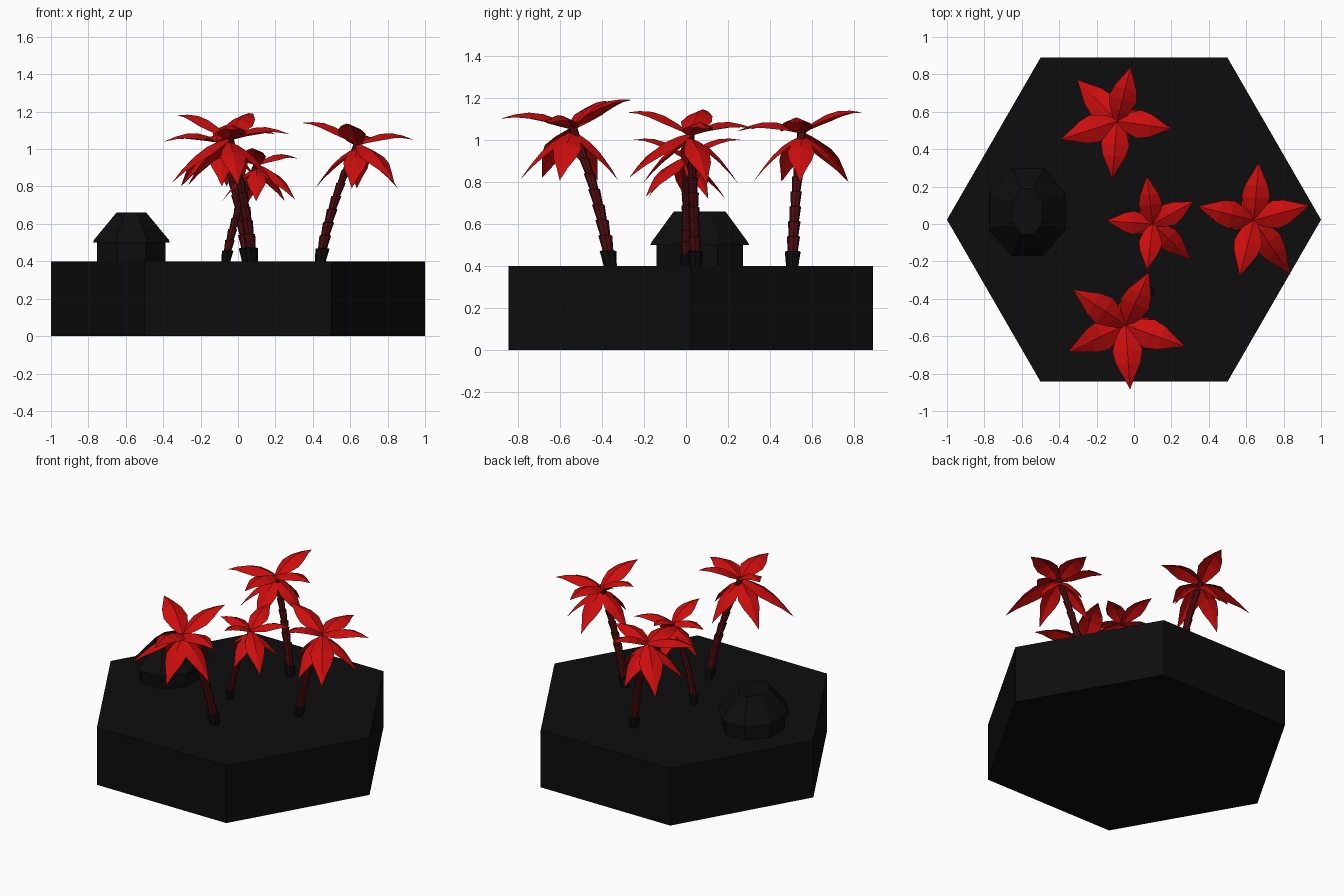
import bpy, bmesh, math
from mathutils import Vector

cube = bpy.data.objects.get("Cube")
if cube:
    bpy.data.objects.remove(cube)


def material(name, rgb):
    m = bpy.data.materials.new(name)
    m.use_nodes = True
    m.diffuse_color = (*rgb, 1)
    m.node_tree.nodes["Principled BSDF"].inputs["Base Color"].default_value = (*rgb, 1)
    return m


BLACK = material("soot black", (0.004, 0.004, 0.004))
RED = material("leaf red", (0.6, 0.004, 0.004))
MAROON = material("trunk maroon", (0.08, 0.004, 0.006))


def finish(name, bm, mats, solid=True):
    if solid:
        bmesh.ops.recalc_face_normals(bm, faces=bm.faces)
    mesh = bpy.data.meshes.new(name)
    bm.to_mesh(mesh)
    bm.free()
    for m in mats:
        mesh.materials.append(m)
    obj = bpy.data.objects.new(name, mesh)
    bpy.context.collection.objects.link(obj)
    return obj


def ring(bm, centre, rx, ry, sides, turn=0.0):
    return [bm.verts.new((centre[0] + rx * math.cos(turn + math.tau * i / sides),
                          centre[1] + ry * math.sin(turn + math.tau * i / sides),
                          centre[2])) for i in range(sides)]


def loft(bm, rings):
    n = len(rings[0])
    bands = []
    for a, b in zip(rings, rings[1:]):
        bands.append([bm.faces.new((a[i], a[(i + 1) % n], b[(i + 1) % n], b[i]))
                      for i in range(n)])
    bm.faces.new(rings[0][::-1])
    bm.faces.new(rings[-1])
    return bands


def prism(name, centre, sections, sides, mat, turn=0.0):
    """Stack of (z, rx, ry) sections around one vertical axis."""
    bm = bmesh.new()
    loft(bm, [ring(bm, (*centre, z), rx, ry, sides, turn) for z, rx, ry in sections])
    return finish(name, bm, [mat])


# Hexagonal ground block
prism("ground", (0, 0.023), [(0, 1, 1), (0.4, 1, 1)], 6, BLACK)

# Hut: faceted walls under a flat-topped hipped roof
flat = 1 / math.cos(math.pi / 8)
eighth = math.pi / 8
hut = (-0.57, 0.065)
prism("hut_walls", hut, [(0.4, 0.183 * flat, 0.205 * flat),
                         (0.51, 0.183 * flat, 0.205 * flat)], 8, BLACK, eighth)
prism("hut_roof", hut, [(0.5, 0.205 * flat, 0.235 * flat),
                        (0.515, 0.2 * flat, 0.228 * flat),
                        (0.66, 0.08 * flat, 0.122 * flat)], 8, BLACK, eighth)


def trunk(name, base, top, size):
    """Leaning trunk of flared collars, black at the foot."""
    base, top = Vector(base), Vector(top)
    bend = Vector((base.x * 0.75 + top.x * 0.25, base.y * 0.75 + top.y * 0.25,
                   (base.z + top.z) / 2))
    bm = bmesh.new()
    collars = 9
    rings = []
    for k in range(collars):
        for end, flare in ((0, 0.82), (0.97, 1.1)):
            t = (k + end) / collars
            p = base * (1 - t) ** 2 + bend * 2 * t * (1 - t) + top * t * t
            r = size * (0.031 - 0.012 * t) * flare
            if k == 0:
                r *= 1.15
            rings.append(ring(bm, p, r, r, 8))
    for k, band in enumerate(loft(bm, rings)):
        for f in band:
            f.material_index = 0 if k > 1 else 1
    finish(name, bm, [MAROON, BLACK])


WIDTHS = (0.018, 0.055, 0.076, 0.062, 0.03)


def leaf(bm, root, angle, reach, rise, size):
    """Folded leaf: a raised middle rib with a drooping half each side."""
    a = math.radians(angle)
    out, side = Vector((math.cos(a), math.sin(a), 0)), Vector((-math.sin(a), math.cos(a), 0))
    rows = []
    for i, w in enumerate(WIDTHS):
        t = i / len(WIDTHS)
        rib = root + out * reach * t
        rib.z += rise * t + 0.045 * size * math.sin(math.pi * t)
        down = Vector((0, 0, -0.42 * w * size))
        rows.append([bm.verts.new(rib + side * w * size + down), bm.verts.new(rib),
                     bm.verts.new(rib - side * w * size + down)])
    tip = bm.verts.new(root + out * reach + Vector((0, 0, rise)))
    for p, q in zip(rows, rows[1:]):
        for j in (0, 1):
            bm.faces.new((p[j], p[j + 1], q[j + 1], q[j]))
    for j in (0, 1):
        bm.faces.new((rows[-1][j], rows[-1][j + 1], tip))


def palm(name, base, top, size, leaves):
    trunk(name + "_trunk", (*base, 0.4), top, size)
    bm = bmesh.new()
    root = Vector(top)
    for angle, reach, rise in leaves:
        leaf(bm, root, angle, reach, rise, size)
        # shorter hanging leaf below each raised one
        if rise > -0.1:
            leaf(bm, root - Vector((0, 0, 0.02)), angle + 6, reach * 0.74, -0.22 * size, size * 0.85)
    bmesh.ops.reverse_faces(bm, faces=[f for f in bm.faces if f.normal.z < 0])
    bm.normal_update()
    bmesh.ops.reverse_faces(bm, faces=[f for f in bm.faces if f.normal.z < 0])
    finish(name + "_leaves", bm, [RED], solid=False)


# Four palms: foot, crown, size, then leaves as (direction, reach, rise)
palm("back_palm", (0.05, 0.505), (-0.09, 0.55, 1.04), 1.0,
     [(134, 0.31, -0.24), (76, 0.3, 0.09), (-8, 0.295, 0.04), (265, 0.31, 0), (198, 0.32, 0)])
palm("middle_palm", (-0.065, 0.0), (0.1, 0.0, 0.92), 0.82,
     [(97, 0.26, 0.08), (29, 0.25, 0.03), (317, 0.28, -0.19), (263, 0.25, 0.08), (176, 0.25, 0.02)])
palm("left_palm", (0.44, 0.045), (0.64, 0.02, 1.03), 1.0,
     [(85, 0.31, 0.02), (15, 0.31, 0.02), (304, 0.35, -0.21), (256, 0.31, 0.1), (166, 0.31, 0.11)])
palm("front_palm", (0.075, -0.36), (-0.045, -0.54, 1.06), 1.06,
     [(66, 0.31, 0.13), (-20, 0.34, 0.02), (274, 0.345, 0.04), (205, 0.34, -0.24), (146, 0.34, 0.12)])
